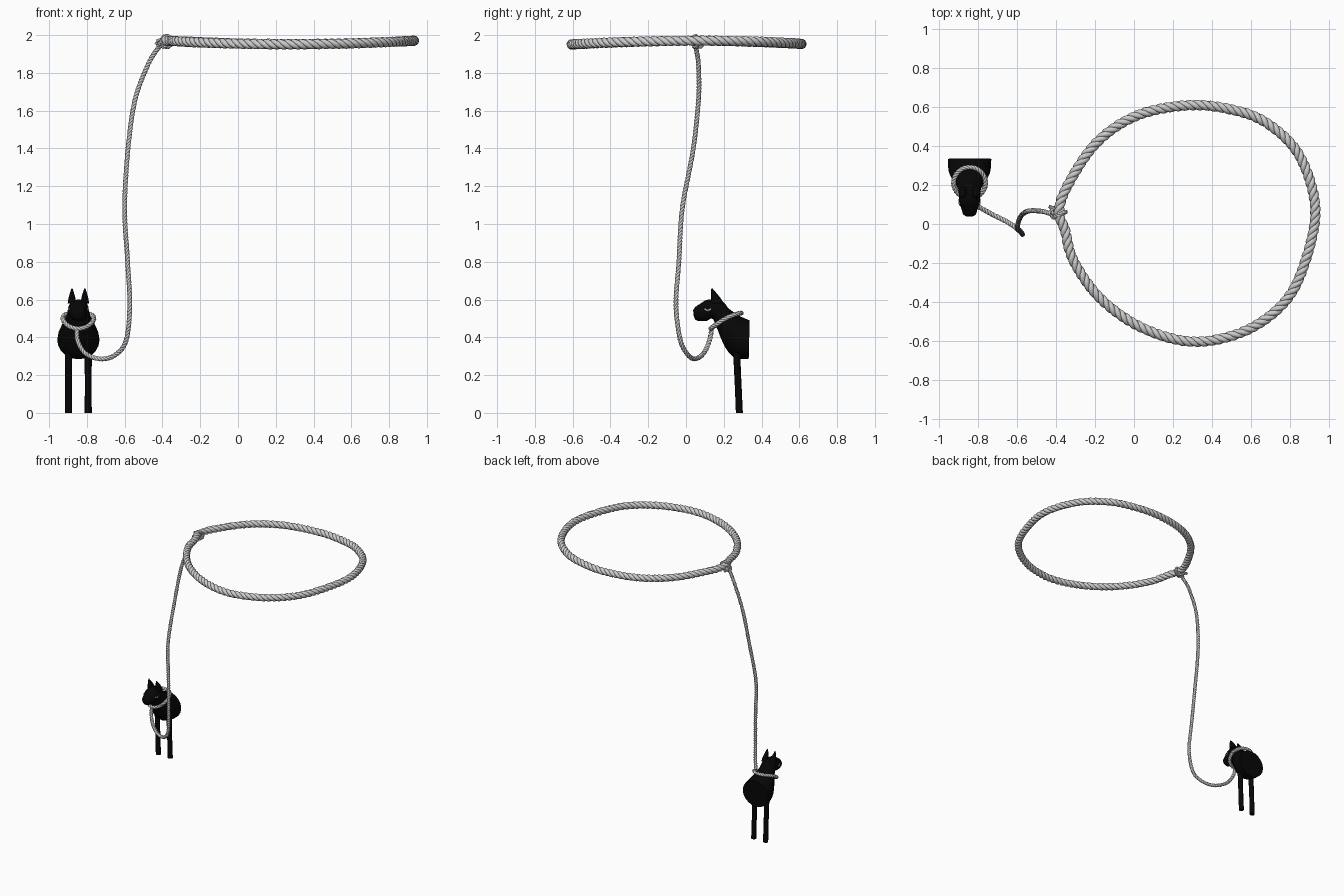
import bpy, bmesh
from math import sin, cos, tau
from mathutils import Vector

if "Cube" in bpy.data.objects:
    bpy.data.objects.remove(bpy.data.objects["Cube"])

CX = -0.845  # animal centre line
black = bpy.data.materials.new("black")
black.diffuse_color = (0.002, 0.002, 0.002, 1)
black.use_nodes = True
black.node_tree.nodes["Principled BSDF"].inputs["Base Color"].default_value = black.diffuse_color


def catmull(pts, n, closed=False):
    p = [Vector(q) for q in pts]
    m, out = len(p), []
    get = (lambda i: p[i % m]) if closed else (lambda i: p[max(0, min(m - 1, i))])
    for i in range(m if closed else m - 1):
        a, b, c, d = (get(i + k) for k in (-1, 0, 1, 2))
        for j in range(n):
            t = j / n
            out.append(0.5 * (2 * b + (c - a) * t + (2 * a - 5 * b + 4 * c - d) * t * t
                              + (3 * b - a - 3 * c + d) * t ** 3))
    if not closed:
        out.append(p[-1])
    return out


def resample(path, count, closed):
    """Evenly spaced points along a dense polyline."""
    pts = path + [path[0]] if closed else path
    lens = [0]
    for a, b in zip(pts, pts[1:]):
        lens.append(lens[-1] + (b - a).length)
    out, k = [], 0
    for i in range(count):
        s = lens[-1] * i / (count if closed else count - 1)
        while k < len(pts) - 2 and lens[k + 1] < s:
            k += 1
        out.append(pts[k].lerp(pts[k + 1], (s - lens[k]) / max(lens[k + 1] - lens[k], 1e-9)))
    return out, lens[-1]


def activate(ob):
    bpy.context.collection.objects.link(ob)
    bpy.ops.object.select_all(action='DESELECT')
    ob.select_set(True)
    bpy.context.view_layer.objects.active = ob


def tube(name, lines, radius, closed=False):
    cu = bpy.data.curves.new(name, 'CURVE')
    cu.dimensions, cu.bevel_depth, cu.bevel_resolution = '3D', radius, 2
    cu.use_fill_caps = True
    for line in lines:
        sp = cu.splines.new('POLY')
        sp.points.add(len(line) - 1)
        sp.use_cyclic_u, sp.use_smooth = closed, True
        for q, v in zip(sp.points, line):
            q.co = (*v, 1)
    activate(bpy.data.objects.new(name, cu))
    bpy.ops.object.convert(target='MESH')


def rope(name, pts, radius, closed=False, steps=12):
    """Three strands twisted round a smooth path."""
    path = catmull(pts, 24, closed)
    length = resample(path, 2, closed)[1]
    turns = max(2, round(length / (radius * 4.2)))
    c, _ = resample(path, turns * steps, closed)
    n = len(c)
    tan = [((c[(i + 1) % n] if closed or i < n - 1 else c[i])
            - (c[i - 1] if closed or i else c[i])).normalized() for i in range(n)]
    u = tan[0].orthogonal().normalized()
    strands = [[], [], []]
    for i in range(n):
        if i:
            u = tan[i - 1].rotation_difference(tan[i]) @ u
        u = (u - tan[i] * u.dot(tan[i])).normalized()
        v = tan[i].cross(u)
        for k in range(3):
            a = tau * (i / steps + k / 3)
            strands[k].append(c[i] + (u * cos(a) + v * sin(a)) * radius * 0.47)
    tube(name, strands, radius * 0.55, closed)


def loft(name, sections, cx, sides=20, smooth=6):
    """Elliptical sections: (y1, z1, y2, z2, half width)."""
    bm, rings = bmesh.new(), []
    for y1, z1, y2, z2, w in catmull(sections, smooth):
        ring = []
        for i in range(sides):
            a = tau * i / sides
            ring.append(bm.verts.new((cx + w * sin(a),
                                      (y1 + y2) / 2 + (y1 - y2) / 2 * cos(a),
                                      (z1 + z2) / 2 + (z1 - z2) / 2 * cos(a))))
        rings.append(ring)
    for r, s in zip(rings, rings[1:]):
        for i in range(sides):
            j = (i + 1) % sides
            bm.faces.new((r[i], r[j], s[j], s[i]))
    bm.faces.new(rings[0])
    bm.faces.new(rings[-1])
    bmesh.ops.recalc_face_normals(bm, faces=bm.faces)
    me = bpy.data.meshes.new(name)
    bm.to_mesh(me)
    bm.free()
    me.materials.append(black)
    activate(bpy.data.objects.new(name, me))
    bpy.ops.object.shade_smooth_by_angle(angle=0.8)


# Large thick loop, pinched where the knot sits
loop_xy = [(-.385, .06), (-.345, .19), (-.195, .415), (.015, .557), (.28, .61), (.5, .588),
           (.68, .52), (.845, .36), (.93, .1), (.893, -.15), (.787, -.385), (.58, -.545),
           (.31, -.605), (.046, -.535), (-.17, -.385), (-.31, -.19), (-.355, -.03)]
rope("loop_rope", [(x, y, 1.952 + .018 * ((x - .28) / .65) ** 2 + .002 * y)
                   for x, y in loop_xy], .027, True)

# Knot: wrap round the thick rope and a small tangle beside it
rope("knot_wrap", [(-.378 + .027 * cos(a), .05 + .012 * cos(a), 1.966 + .03 * sin(a))
                   for a in (tau * i / 10 for i in range(10))], .011, True)
knot = []
for i in range(18):
    a = tau * i / 18
    r = .019 + .009 * cos(3 * a)
    knot.append((-.402 + r * cos(2 * a), .058 + r * sin(2 * a), 1.955 + .018 * sin(3 * a)))
rope("knot", knot, .010, True)
rope("knot_tail", [(-.40, .07, 1.96), (-.418, .08, 1.962), (-.433, .09, 1.955)], .010)

# Thin hanging rope
rope("hanging_rope", [(-.385, .05, 1.962), (-.42, .052, 1.935), (-.478, .066, 1.84),
                      (-.545, .066, 1.656), (-.583, .037, 1.39), (-.6, -.02, 1.08),
                      (-.585, -.037, .81), (-.573, -.053, .57), (-.592, -.03, .386),
                      (-.65, .01, .307), (-.73, .05, .286), (-.81, .095, .317),
                      (-.85, .125, .386), (-.852, .135, .44)], .013, steps=10)

# Neck ring
rope("neck_ring", [(CX + .082 * sin(a), .212 - .08 * cos(a),
                    .487 - .041 * cos(a) + .014 * sin(a) ** 2)
                   for a in (tau * i / 12 for i in range(12))], .013, True, 10)

# Animal: chest, neck and head in one loft
loft("body", [(.337, .49, .332, .284, .112), (.285, .512, .258, .292, .107),
              (.25, .535, .206, .35, .088), (.222, .557, .163, .45, .064),
              (.19, .592, .14, .498, .056), (.118, .6, .108, .487, .053),
              (.075, .578, .07, .486, .040), (.049, .56, .050, .494, .032),
              (.038, .543, .040, .515, .016)], CX)

for side, s in (("left", -1), ("right", 1)):
    loft(side + "_leg", [(.25, .36, .29, .36, .02), (.252, .27, .289, .27, .019),
                         (.258, .15, .294, .15, .018), (.264, 0, .301, 0, .019)],
         CX + s * .052, 12, 2)
    loft(side + "_ear", [(.135, .578, .197, .578, .023), (.133, .605, .187, .602, .019),
                         (.131, .632, .165, .63, .012), (.134, .658, .141, .658, .003)],
         CX + s * .034, 12, 3)
    # Drooping eyelid
    tube(side + "_eye", [[(CX + s * (.052 - .002 * abs(t)), .115 + .016 * t,
                           .551 - .009 * (1 - t * t))
                          for t in (-1, -.6, -.2, .2, .6, 1)]], .005)
